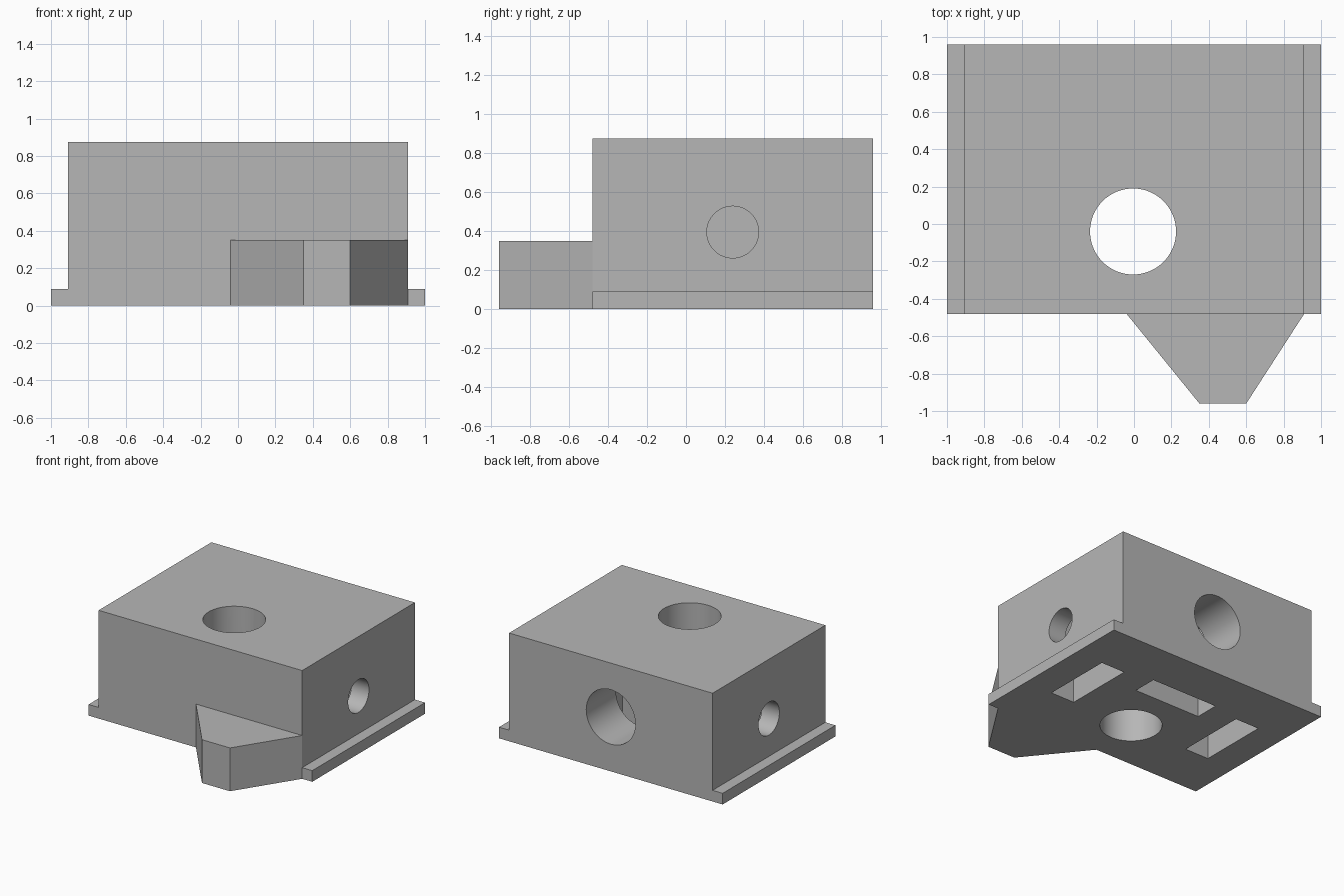
import bpy
import bmesh
import math
from mathutils import Vector

default = bpy.data.objects.get("Cube")
if default:
    bpy.data.objects.remove(default, do_unlink=True)

grey = bpy.data.materials.new("plain grey")
grey.use_nodes = True
colour = (0.47, 0.47, 0.47, 1)
grey.diffuse_color = colour
grey.node_tree.nodes["Principled BSDF"].inputs["Base Color"].default_value = colour


def make_object(name, bm):
    bmesh.ops.recalc_face_normals(bm, faces=bm.faces)
    mesh = bpy.data.meshes.new(name)
    bm.to_mesh(mesh)
    bm.free()
    mesh.materials.append(grey)
    obj = bpy.data.objects.new(name, mesh)
    bpy.context.collection.objects.link(obj)
    return obj


def extrude(name, outline, direction):
    """Solid made by sweeping a flat outline along a vector."""
    bm = bmesh.new()
    face = bm.faces.new([bm.verts.new(p) for p in outline])
    swept = bmesh.ops.extrude_face_region(bm, geom=[face])["geom"]
    verts = [g for g in swept if isinstance(g, bmesh.types.BMVert)]
    bmesh.ops.translate(bm, vec=direction, verts=verts)
    return make_object(name, bm)


def box(name, x0, x1, y0, y1, z0, z1):
    outline = [(x0, y0, z0), (x1, y0, z0), (x1, y1, z0), (x0, y1, z0)]
    return extrude(name, outline, (0, 0, z1 - z0))


def rod(name, start, end, radius):
    """Round cutter running from start to end."""
    start, end = Vector(start), Vector(end)
    turn = (end - start).to_track_quat("Z", "Y")
    ring = [start + turn @ Vector((radius * math.cos(a), radius * math.sin(a), 0))
            for a in (math.tau * i / 64 for i in range(64))]
    return extrude(name, ring, end - start)


# Block with a low flange along each side
FRONT, BACK = -0.48, 0.96
half = [(1, 0), (1, 0.09), (0.91, 0.09), (0.91, 0.875)]
section = half + [(-x, z) for x, z in reversed(half)]
body = extrude("body", [(x, FRONT, z) for x, z in section], (0, BACK - FRONT, 0))

# Tapered nose on the front
nose_plan = [(-0.04, FRONT), (0.35, -0.96), (0.6, -0.96), (0.91, FRONT)]
nose = extrude("front_nose", [(x, y, 0) for x, y in nose_plan], (0, 0, 0.35))

# Vertical bore, back bore and the slot crossing it
cutters = [
    rod("vertical_bore", (-0.005, -0.04, -0.1), (-0.005, -0.04, 1), 0.23),
    rod("back_bore", (0, 1.1, 0.44), (0, 0.12, 0.44), 0.22),
    box("back_slot", -0.3, 0.3, 0.38, 0.58, -0.1, 0.74),
]
# Side bores with their slots
for side in (-1, 1):
    cutters.append(rod("side_bore", (side * 1.1, 0.24, 0.395),
                       (side * 0.28, 0.24, 0.395), 0.133))
    cutters.append(box("side_slot", *sorted((side * 0.54, side * 0.755)),
                       -0.05, 0.53, -0.1, 0.69))

bpy.context.view_layer.objects.active = body
for cutter in cutters:
    cut = body.modifiers.new(cutter.name, "BOOLEAN")
    cut.operation = "DIFFERENCE"
    cut.solver = "EXACT"
    cut.object = cutter
    bpy.ops.object.modifier_apply(modifier=cut.name)
    bpy.data.objects.remove(cutter, do_unlink=True)

# Smooth bore walls, crisp edges
bpy.ops.object.select_all(action="DESELECT")
body.select_set(True)
bpy.ops.object.shade_smooth_by_angle(angle=math.radians(30))
